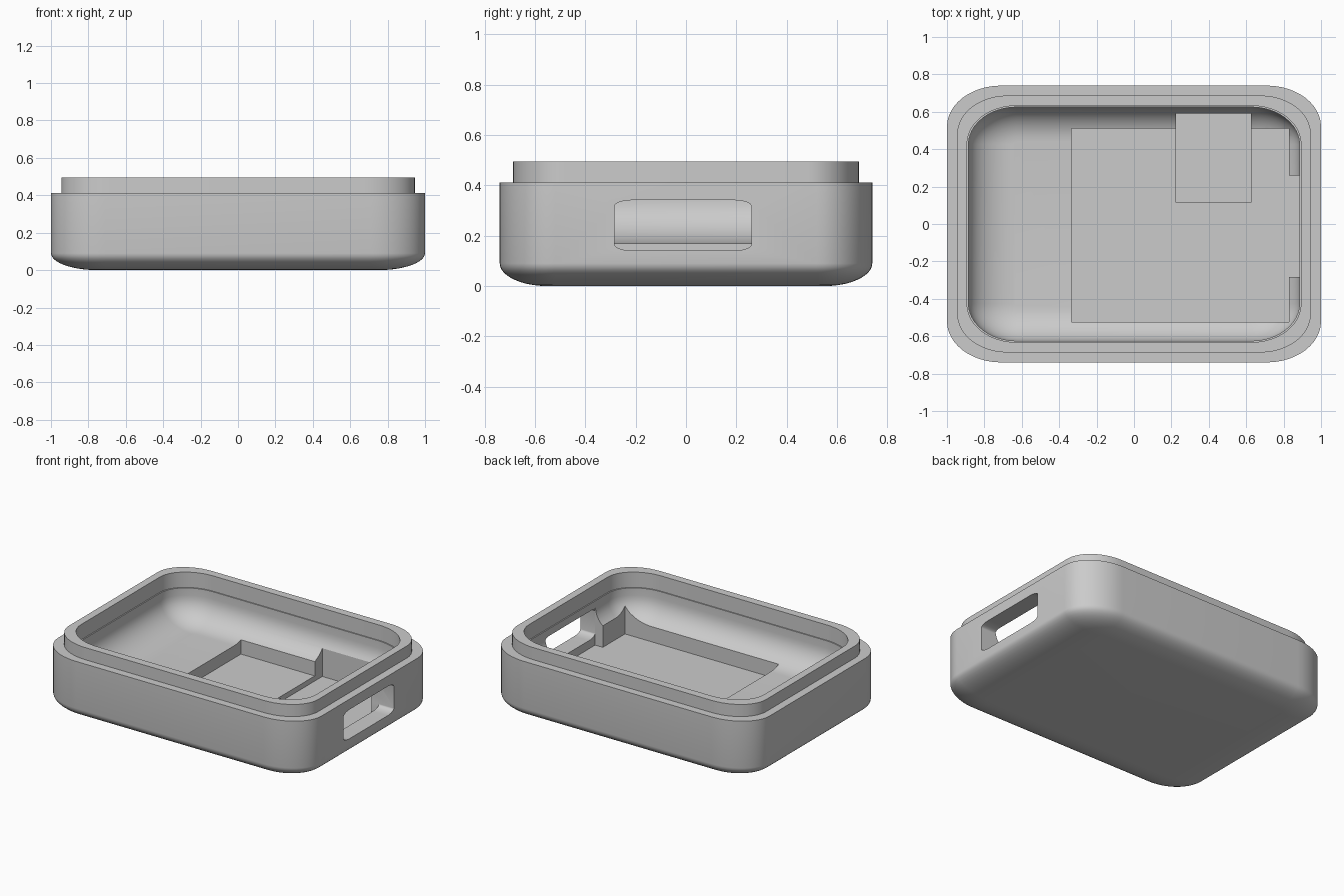
import bpy, bmesh
from math import cos, sin, pi
from mathutils import Matrix, Vector

if "Cube" in bpy.data.objects:
    bpy.data.objects.remove(bpy.data.objects["Cube"], do_unlink=True)

grey = bpy.data.materials.new("matte grey")
grey.use_nodes = True
COLOR = (0.6, 0.6, 0.6, 1)
grey.diffuse_color = COLOR
grey.node_tree.nodes["Principled BSDF"].inputs["Base Color"].default_value = COLOR


def outline(hx, hy, rx, ry, z, n=12):
    """Rectangle with elliptical corners, counter-clockwise."""
    pts = []
    for k, (sx, sy) in enumerate(((1, 1), (-1, 1), (-1, -1), (1, -1))):
        for i in range(n + 1):
            a = (k + i / n) * pi / 2
            pts.append(Vector((sx * (hx - rx) + rx * cos(a),
                               sy * (hy - ry) + ry * sin(a), z)))
    return pts


def loft(name, layers, matrix=Matrix()):
    """Closed solid skinned through stacked outlines."""
    bm = bmesh.new()
    rings = [[bm.verts.new(matrix @ p) for p in outline(*layer)] for layer in layers]
    for low, high in zip(rings, rings[1:]):
        for i in range(len(low)):
            j = (i + 1) % len(low)
            bm.faces.new((low[i], low[j], high[j], high[i]))
    bm.faces.new(rings[0][::-1])
    bm.faces.new(rings[-1])
    bmesh.ops.recalc_face_normals(bm, faces=bm.faces)
    mesh = bpy.data.meshes.new(name)
    bm.to_mesh(mesh)
    bm.free()
    mesh.materials.append(grey)
    obj = bpy.data.objects.new(name, mesh)
    bpy.context.collection.objects.link(obj)
    return obj


def box(name, lo, hi):
    bm = bmesh.new()
    bmesh.ops.create_cube(bm, size=1)
    lo, hi = Vector(lo), Vector(hi)
    for v in bm.verts:
        v.co = (lo + hi) / 2 + v.co * (hi - lo)
    mesh = bpy.data.meshes.new(name)
    bm.to_mesh(mesh)
    bm.free()
    mesh.materials.append(grey)
    obj = bpy.data.objects.new(name, mesh)
    bpy.context.collection.objects.link(obj)
    return obj


def bowl_layers(hx, hy, rx, ry, bx, by, z0, h, steps=10):
    """Outlines of a rounded bottom edge, from the flat floor upwards."""
    out = []
    for i in range(steps + 1):
        a = i / steps * pi / 2
        dx, dy = bx * (1 - sin(a)), by * (1 - sin(a))
        out.append((hx - dx, hy - dy, rx - dx, ry - dy, z0 + h * (1 - cos(a))))
    return out


# Shell: rounded outside, stepped lip, then bowl-shaped inside
RIM, TOP, FLOOR = 0.412, 0.495, 0.17
outer = bowl_layers(1, 0.74, 0.29, 0.22, 0.25, 0.19, 0, 0.09)
inner = bowl_layers(0.885, 0.625, 0.26, 0.2, 0.24, 0.185, FLOOR, 0.17)
lip = [(1, 0.74, 0.29, 0.22, RIM),
       (0.945, 0.687, 0.27, 0.205, RIM),
       (0.945, 0.687, 0.27, 0.205, TOP),
       (0.893, 0.632, 0.265, 0.205, TOP),
       (0.893, 0.632, 0.265, 0.205, 0.39),
       (0.885, 0.625, 0.26, 0.2, 0.39)]
shell = loft("enclosure_shell", outer + lip + inner[::-1])

# Recesses in the floor and the port opening through the side wall
to_side = Matrix(((0, 0, 1, 0), (1, 0, 0, -0.012), (0, 1, 0, 0.241), (0, 0, 0, 1)))
port = (0.272, 0.1, 0.07, 0.025)
cutters = [
    box("board_recess", (-0.335, -0.525, 0.085), (0.83, 0.51, 0.4)),
    box("component_recess", (0.225, 0.115, 0.05), (0.625, 0.592, 0.37)),
    box("port_recess", (0.8, -0.284, 0.085), (0.888, 0.26, 0.341)),
    loft("port_opening", [port + (0.82,), port + (1.1,)], to_side),
]
bpy.context.view_layer.objects.active = shell
for cutter in cutters:
    cutter.hide_render = True
    mod = shell.modifiers.new(cutter.name, 'BOOLEAN')
    mod.operation = 'DIFFERENCE'
    mod.solver = 'EXACT'
    mod.object = cutter
    bpy.ops.object.modifier_apply(modifier=mod.name)
    bpy.data.objects.remove(cutter, do_unlink=True)

# Smooth curves, crisp edges
bpy.ops.object.select_all(action='DESELECT')
shell.select_set(True)
bpy.ops.object.shade_smooth_by_angle(angle=pi / 6)
